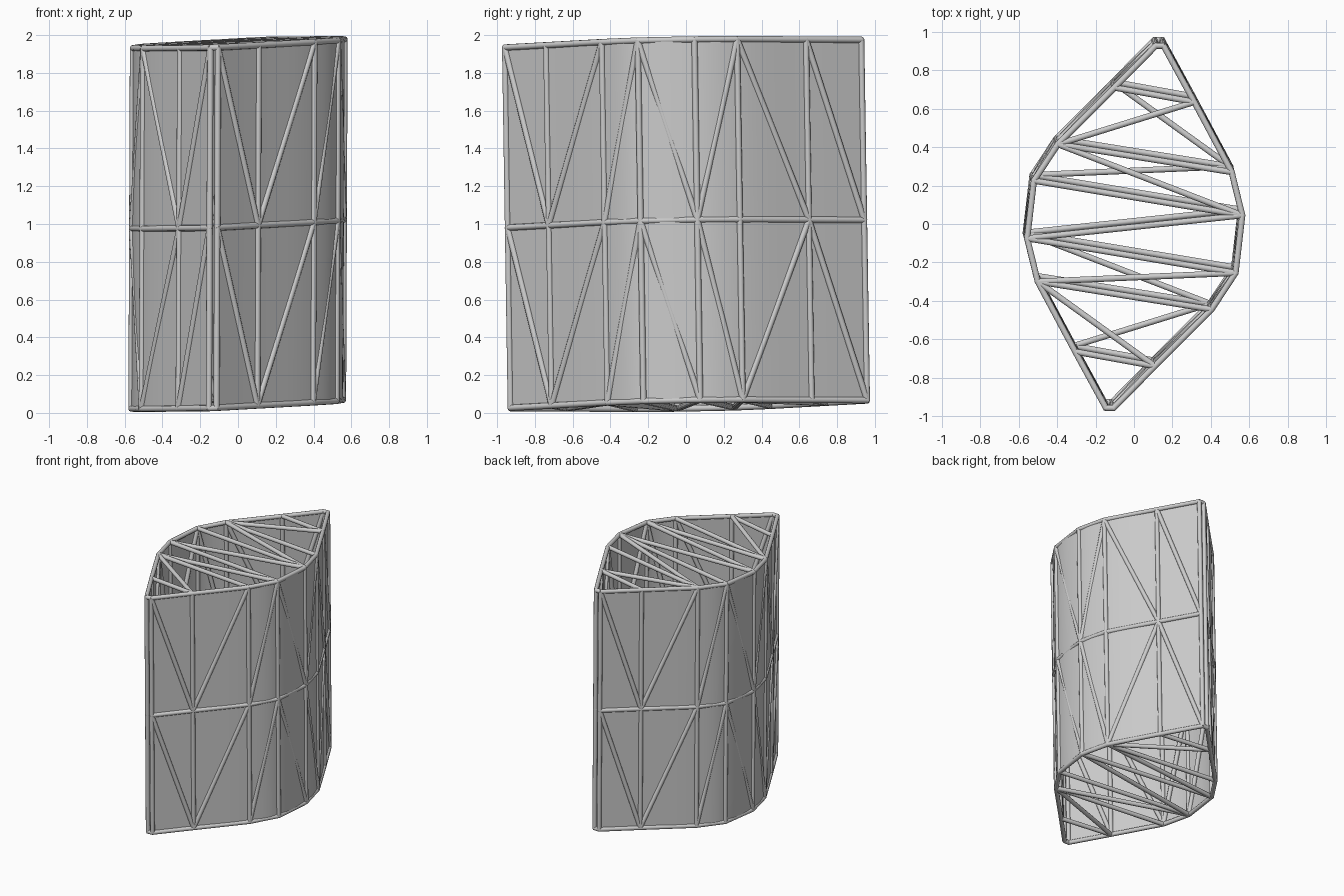
import bpy, bmesh
from mathutils import Vector
from mathutils.geometry import interpolate_bezier

if "Cube" in bpy.data.objects:
    bpy.data.objects.remove(bpy.data.objects["Cube"])

R = 0.0165      # tube radius
H = 0.954       # half height

# plan of each curved side, front corner to back corner / back to front
right_side = [(-0.11, -0.943), (0.105, -0.725), (0.40, -0.43), (0.525, -0.24),
              (0.56, 0.06), (0.505, 0.285), (0.31, 0.65), (0.15, 0.943)]
left_side = [(-x, -y) for x, y in right_side]


def node(p, level):
    """Slightly tilted frame position: level -1 bottom, 0 middle, 1 top."""
    x, y = p
    return Vector((x + 0.004 * level, y - 0.015 * level,
                   1 + 0.04 * x + 0.016 * y + H * level))


def tubes(name, segments):
    """One object holding straight round tubes between pairs of points."""
    bm = bmesh.new()
    for a, b in segments:
        d = b - a
        m = d.to_track_quat('Z', 'Y').to_matrix().to_4x4()
        m.translation = (a + b) / 2
        bmesh.ops.create_cone(bm, cap_ends=True, segments=10, radius1=R,
                              radius2=R, depth=d.length + 0.008, matrix=m)
    return finish(name, bm)


def finish(name, bm):
    me = bpy.data.meshes.new(name)
    bm.to_mesh(me)
    bm.free()
    ob = bpy.data.objects.new(name, me)
    bpy.context.collection.objects.link(ob)
    bpy.context.view_layer.objects.active = ob
    ob.select_set(True)
    bpy.ops.object.shade_smooth_by_angle(angle=0.7)
    ob.select_set(False)
    return ob


def smooth_path(pts):
    """Smooth curve running through all plan points."""
    v = [Vector((x, y, 0)) for x, y in pts]
    out = [v[0]]
    for i in range(len(v) - 1):
        a, b = v[i], v[i + 1]
        n = (b - a).length
        ta = (v[i + 1] - v[i - 1]).normalized() if i > 0 else (b - a).normalized()
        tb = (v[i + 2] - a).normalized() if i + 2 < len(v) else (b - a).normalized()
        out += interpolate_bezier(a, a + ta * n / 3, b - tb * n / 3, b, 9)[1:]
    return [(p.x, p.y) for p in out]


def skin(name, pts):
    bm = bmesh.new()
    rows = [[bm.verts.new(node(p, lv)) for p in smooth_path(pts)] for lv in (-1, 1)]
    for i in range(len(rows[0]) - 1):
        bm.faces.new((rows[0][i], rows[0][i + 1], rows[1][i + 1], rows[1][i]))
    return finish(name, bm)


# diagonal braces: (upper column, lower column)
shared = [(0, 1), (2, 1), (3, 2), (3, 4)]
braces = {
    "right": (shared + [(5, 4), (5, 6), (6, 7)], shared + [(4, 5), (6, 5), (6, 7)]),
    "left": (shared + [(5, 4), (5, 6), (7, 6)], shared + [(4, 5), (6, 5), (7, 6)]),
}

for side, pts in (("right", right_side), ("left", left_side)):
    skin(side + "_skin", pts)
    # uprights
    tubes(side + "_uprights", [(node(p, a), node(p, a + 1)) for p in pts for a in (-1, 0)])
    # horizontal rails
    tubes(side + "_rails", [(node(p, lv), node(q, lv))
                            for lv in (-1, 0, 1) for p, q in zip(pts, pts[1:])])
    # diagonals on upper and lower half
    upper, lower = braces[side]
    tubes(side + "_braces",
          [(node(pts[a], 1), node(pts[b], 0)) for a, b in upper] +
          [(node(pts[a], 0), node(pts[b], -1)) for a, b in lower])

# cross trusses: (left column, right column)
rungs = [(1, 6), (2, 5), (3, 4), (4, 4), (4, 3), (5, 2), (6, 1), (0, 7), (7, 0)]
trusses = {"top_truss": (1, [(2, 6), (2, 4), (5, 3), (5, 1)]),
           "bottom_truss": (-1, [(1, 5), (3, 5), (4, 2), (6, 2)])}
for name, (lv, diagonals) in trusses.items():
    tubes(name, [(node(left_side[a], lv), node(right_side[b], lv))
                 for a, b in rungs + diagonals])
